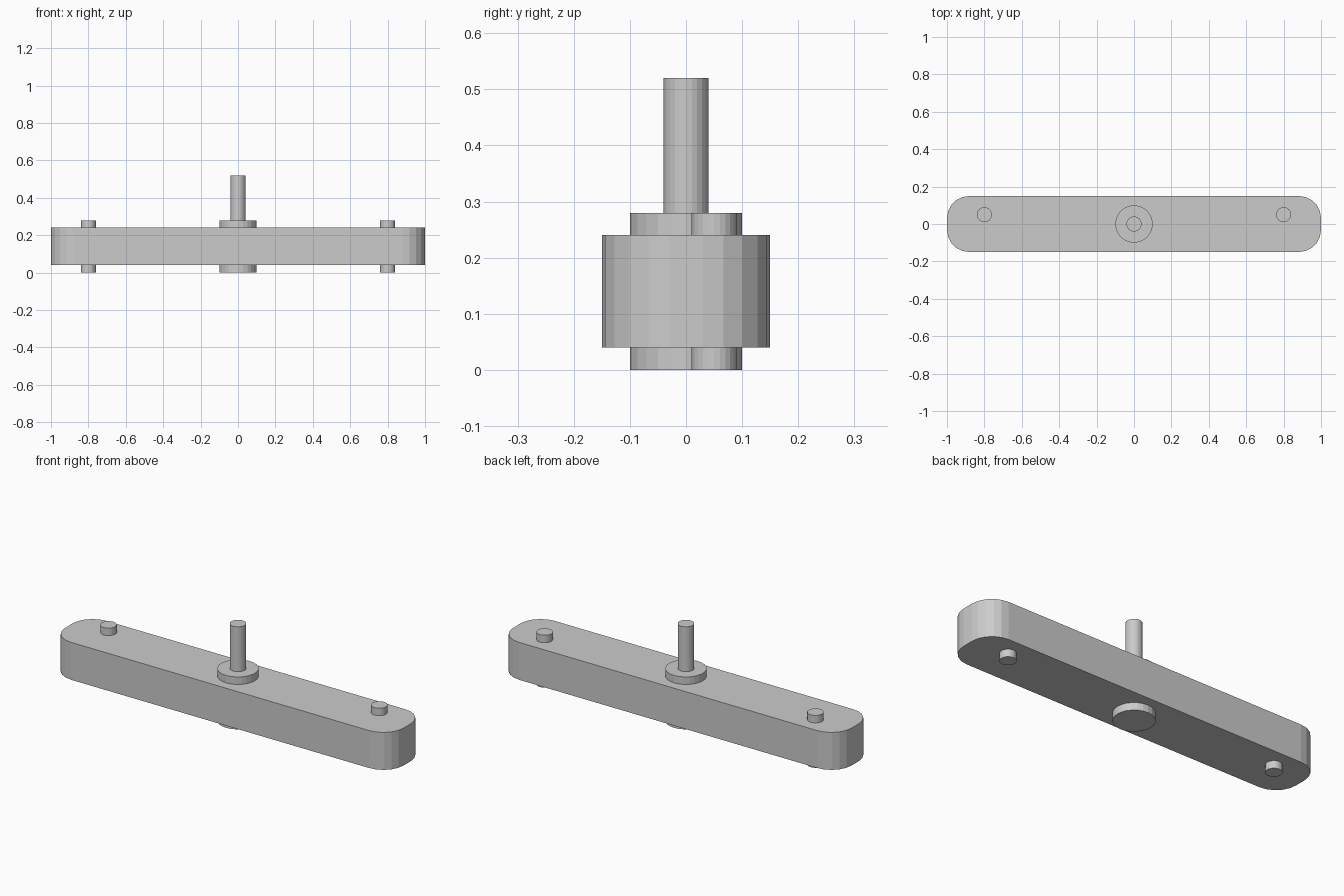
import bpy, bmesh, math

if "Cube" in bpy.data.objects:
    bpy.data.objects.remove(bpy.data.objects["Cube"])


def cylinder(name, x, y, radius, z0, z1, sides=24):
    bpy.ops.mesh.primitive_cylinder_add(vertices=sides, radius=radius, depth=z1 - z0,
                                        location=(x, y, (z0 + z1) / 2))
    bpy.context.object.name = name


def rounded_bar(name, hx, hy, r, z0, z1, seg=5):
    bm = bmesh.new()
    verts = []
    for i, (sx, sy) in enumerate([(1, 1), (-1, 1), (-1, -1), (1, -1)]):
        for k in range(seg + 1):
            a = math.pi / 2 * (i + k / seg)
            verts.append(bm.verts.new((sx * (hx - r) + r * math.cos(a),
                                       sy * (hy - r) + r * math.sin(a), z0)))
    base = bm.faces.new(verts)
    top = bmesh.ops.extrude_face_region(bm, geom=[base], use_keep_orig=True)
    for v in top["geom"]:
        if isinstance(v, bmesh.types.BMVert):
            v.co.z = z1
    bmesh.ops.recalc_face_normals(bm, faces=bm.faces)
    mesh = bpy.data.meshes.new(name)
    bm.to_mesh(mesh)
    bm.free()
    bpy.context.collection.objects.link(bpy.data.objects.new(name, mesh))


# Rounded-end bar
rounded_bar("bar", 1.0, 0.15, 0.12, 0.04, 0.24)

# Central hub through the bar, with its upright shaft
cylinder("hub", 0, 0, 0.10, 0.0, 0.28)
cylinder("shaft", 0, 0, 0.04, 0.24, 0.52)

# Pins near both ends, through the bar
for side, x in (("left", -0.8), ("right", 0.8)):
    cylinder(side + "_pin", x, 0.05, 0.04, 0.0, 0.28)
